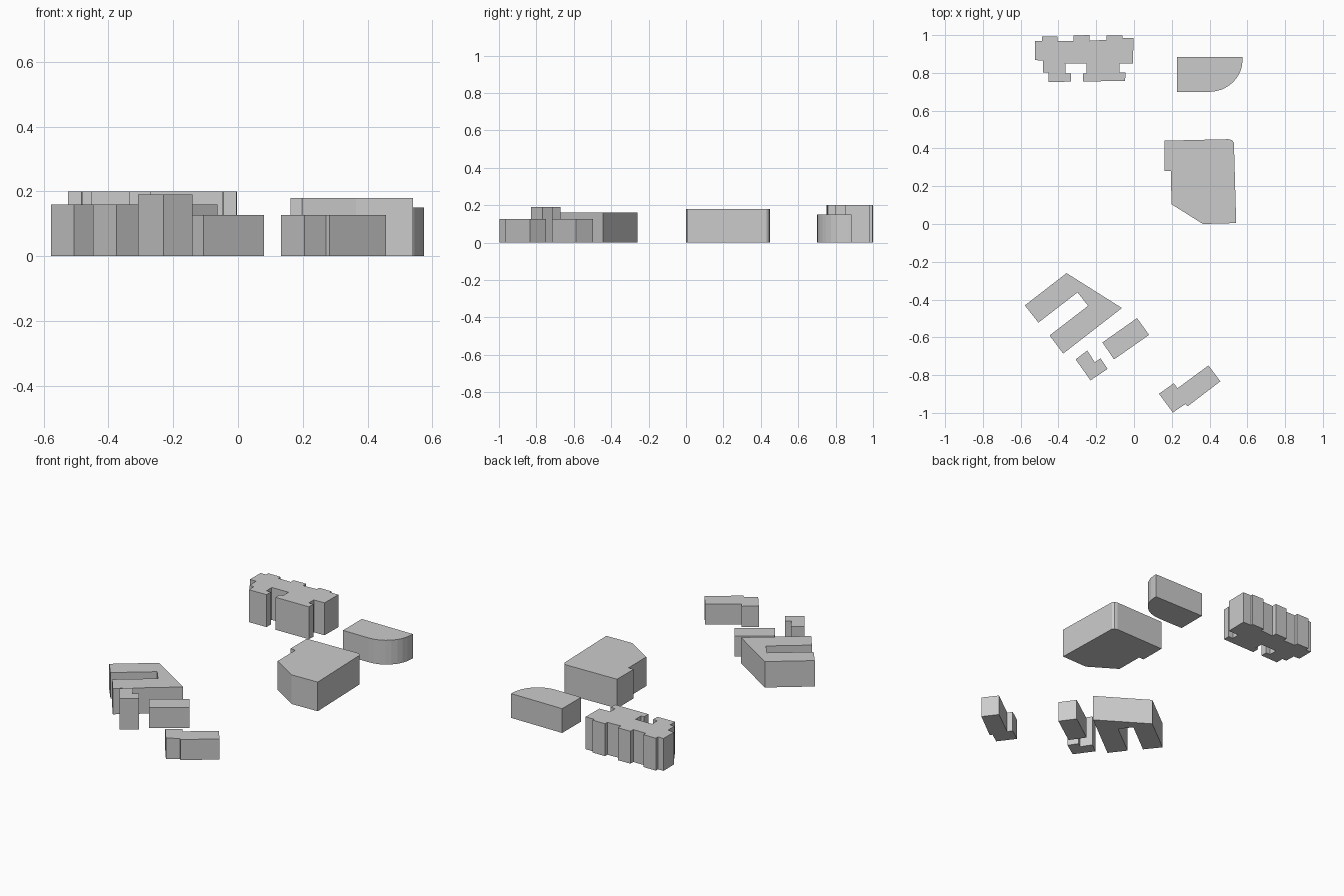
import bpy, bmesh, math


def block(name, outline, height):
    """Extrude a flat footprint up from the ground."""
    bm = bmesh.new()
    base = bm.faces.new([bm.verts.new((x, y, 0)) for x, y in outline])
    top = bmesh.ops.extrude_face_region(bm, geom=[base], use_keep_orig=True)
    verts = [v for v in top["geom"] if isinstance(v, bmesh.types.BMVert)]
    bmesh.ops.translate(bm, verts=verts, vec=(0, 0, height))
    bmesh.ops.recalc_face_normals(bm, faces=bm.faces)
    mesh = bpy.data.meshes.new(name)
    bm.to_mesh(mesh)
    bm.free()
    obj = bpy.data.objects.new(name, mesh)
    bpy.context.collection.objects.link(obj)
    return obj


# Apartment block: notched rear bays, side steps and a front courtyard
rear = [(-0.525, 0.97), (-0.488, 0.97), (-0.488, 0.992), (-0.404, 0.992),
        (-0.404, 0.97), (-0.319, 0.97), (-0.319, 0.998), (-0.235, 1.0),
        (-0.235, 0.97), (-0.145, 0.975), (-0.145, 0.998), (-0.06, 0.998),
        (-0.06, 0.984), (-0.003, 0.984)]
front = [(-0.005, 0.851), (-0.077, 0.849), (-0.077, 0.801), (-0.045, 0.801),
         (-0.047, 0.758), (-0.271, 0.754), (-0.271, 0.796), (-0.251, 0.796),
         (-0.251, 0.851), (-0.364, 0.849), (-0.362, 0.796), (-0.333, 0.796),
         (-0.333, 0.754), (-0.452, 0.751), (-0.452, 0.801), (-0.481, 0.801),
         (-0.483, 0.865), (-0.525, 0.868)]
block("apartment_block", rear + front, 0.20)

# Hall with one rounded corner
arc = [(0.40 + 0.175 * math.cos(a), 0.87 - 0.17 * math.sin(a))
       for a in [math.pi / 2 * i / 8 for i in range(9)]]
block("rounded_hall", [(0.227, 0.70), (0.227, 0.884), (0.575, 0.884)] + arc, 0.15)

# Large hall with a chamfered front corner and side annex
block("large_hall", [(0.162, 0.441), (0.50, 0.449), (0.519, 0.444), (0.529, 0.43),
                     (0.541, 0.005), (0.365, 0.0), (0.198, 0.105),
                     (0.196, 0.28), (0.162, 0.28)], 0.18)

# U-shaped building
block("courtyard_building", [(-0.357, -0.26), (-0.064, -0.445), (-0.375, -0.686),
                             (-0.447, -0.59), (-0.243, -0.433), (-0.299, -0.362),
                             (-0.506, -0.522), (-0.578, -0.431)], 0.16)

# Small detached buildings
block("plain_house", [(0.016, -0.498), (0.08, -0.587),
                      (-0.106, -0.717), (-0.167, -0.627)], 0.127)
block("notched_tower", [(-0.309, -0.717), (-0.248, -0.67), (-0.207, -0.732),
                        (-0.177, -0.711), (-0.14, -0.767), (-0.23, -0.828)], 0.19)
block("stepped_house", [(0.132, -0.899), (0.211, -0.843), (0.23, -0.87),
                        (0.394, -0.749), (0.457, -0.833), (0.283, -0.966),
                        (0.272, -0.953), (0.206, -0.998)], 0.127)
